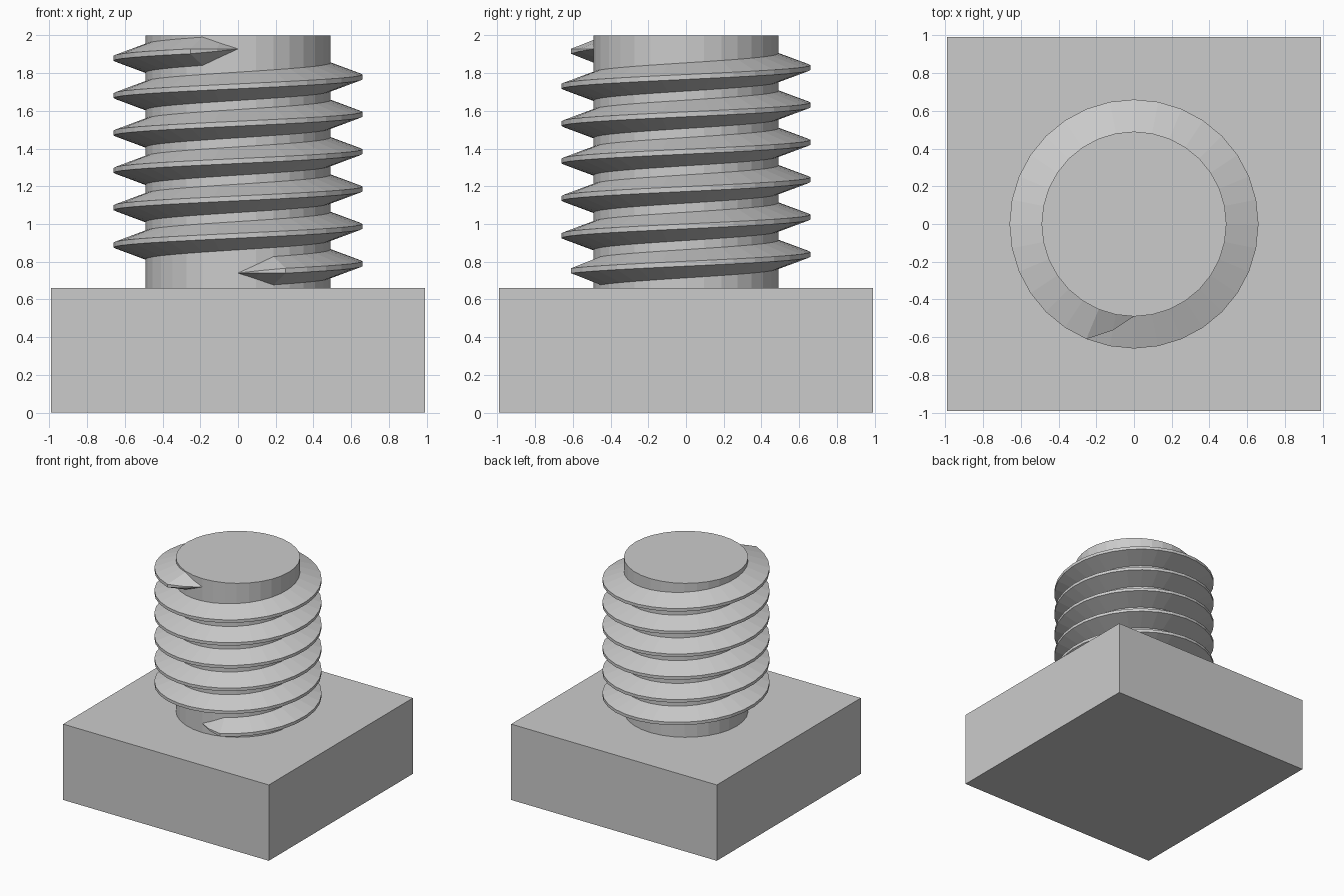
import bpy
import bmesh
from math import cos, sin, pi

cube = bpy.data.objects.get("Cube")
if cube:
    bpy.data.objects.remove(cube, do_unlink=True)

SEGMENTS = 32
SHAFT_R, CREST_R = 0.49, 0.66
BASE_SIZE, BASE_TOP, TOP = 1.98, 0.66, 2.0
PITCH, TURNS, START_Z = 0.198, 6, 0.74

grey = bpy.data.materials.new("plain_grey")
grey.use_nodes = True
colour = (0.6, 0.6, 0.6, 1)
grey.diffuse_color = colour
grey.node_tree.nodes["Principled BSDF"].inputs["Base Color"].default_value = colour


def finish(obj, name):
    obj.name = obj.data.name = name
    obj.data.materials.append(grey)


# Square head
bpy.ops.mesh.primitive_cube_add(size=1, location=(0, 0, BASE_TOP / 2))
head = bpy.context.object
head.scale = (BASE_SIZE, BASE_SIZE, BASE_TOP)
bpy.ops.object.transform_apply(location=False, rotation=False)
finish(head, "square_head")

# Shaft, sunk a little into the head
bottom = BASE_TOP - 0.05
bpy.ops.mesh.primitive_cylinder_add(vertices=SEGMENTS, radius=SHAFT_R,
                                    depth=TOP - bottom,
                                    location=(0, 0, (TOP + bottom) / 2))
finish(bpy.context.object, "shaft")

# Thread profile as (outward, up) offsets from the shaft surface
depth, root, crest = CREST_R - SHAFT_R, 0.075, 0.013
profile = [(0, -root), (depth, -crest), (depth, crest), (0, root), (-0.03, 0)]

# Helical thread, tapering to a point over two segments at each end
bm = bmesh.new()
steps = SEGMENTS * TURNS
rings = []
for i in range(steps + 1):
    angle = 2 * pi * i / SEGMENTS - pi / 2
    z = START_Z + PITCH * i / SEGMENTS
    size = min(1, i / 2, (steps - i) / 2)
    points = profile if size else [(0, 0)]
    rings.append([bm.verts.new(((SHAFT_R + u * size) * cos(angle),
                                (SHAFT_R + u * size) * sin(angle),
                                z + v * size)) for u, v in points])

for a, b in zip(rings, rings[1:]):
    for k in range(len(profile)):
        n = (k + 1) % len(profile)
        if len(a) == 1:
            bm.faces.new((a[0], b[n], b[k]))
        elif len(b) == 1:
            bm.faces.new((a[k], a[n], b[0]))
        else:
            bm.faces.new((a[k], a[n], b[n], b[k]))
bmesh.ops.recalc_face_normals(bm, faces=bm.faces)
mesh = bpy.data.meshes.new("thread")
bm.to_mesh(mesh)
bm.free()
thread = bpy.data.objects.new("thread", mesh)
bpy.context.collection.objects.link(thread)
finish(thread, "thread")
